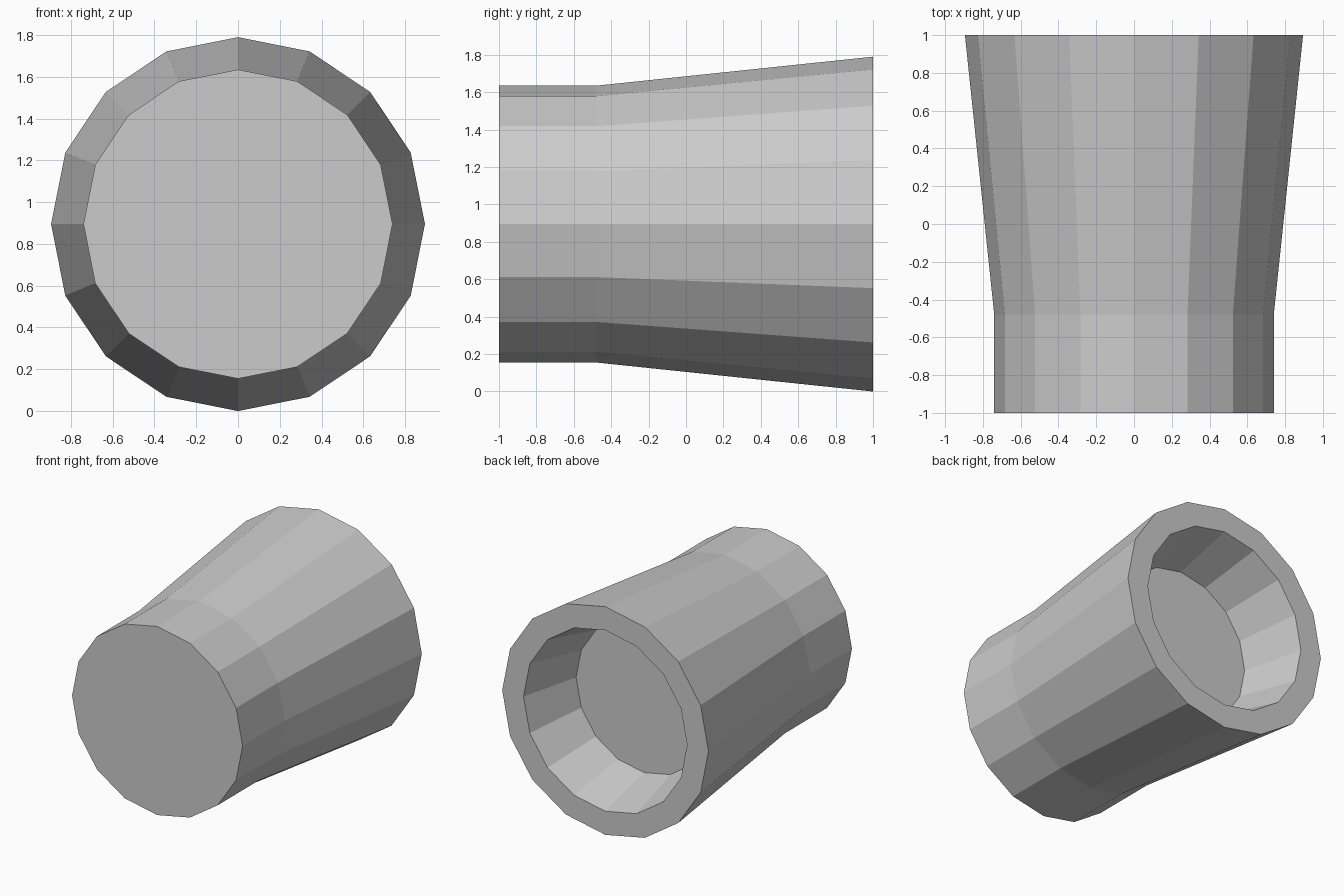
import bpy, bmesh
from math import sin, cos, pi

if "Cube" in bpy.data.objects:
    bpy.data.objects.remove(bpy.data.objects["Cube"])

SIDES = 16
AXIS_Z = 0.895

# Profile (radius, y): front cap edge, bend, back rim outside, rim inside, recess floor
profile = [(0.74, -1.0), (0.74, -0.48), (0.895, 1.0), (0.71, 1.0), (0.59, 0.52)]

bm = bmesh.new()


def ring(radius, y):
    angles = [2 * pi * i / SIDES for i in range(SIDES)]
    return [bm.verts.new((radius * sin(a), y, AXIS_Z + radius * cos(a))) for a in angles]


# Walls and rim
rings = [ring(r, y) for r, y in profile]
for a, b in zip(rings, rings[1:]):
    for i in range(SIDES):
        j = (i + 1) % SIDES
        bm.faces.new((a[i], a[j], b[j], b[i]))

# Front cap and recess floor
bm.faces.new(rings[0])
bm.faces.new(rings[-1])
bmesh.ops.recalc_face_normals(bm, faces=bm.faces)

mesh = bpy.data.meshes.new("flared_nozzle")
bm.to_mesh(mesh)
bm.free()
bpy.context.collection.objects.link(bpy.data.objects.new("flared_nozzle", mesh))
